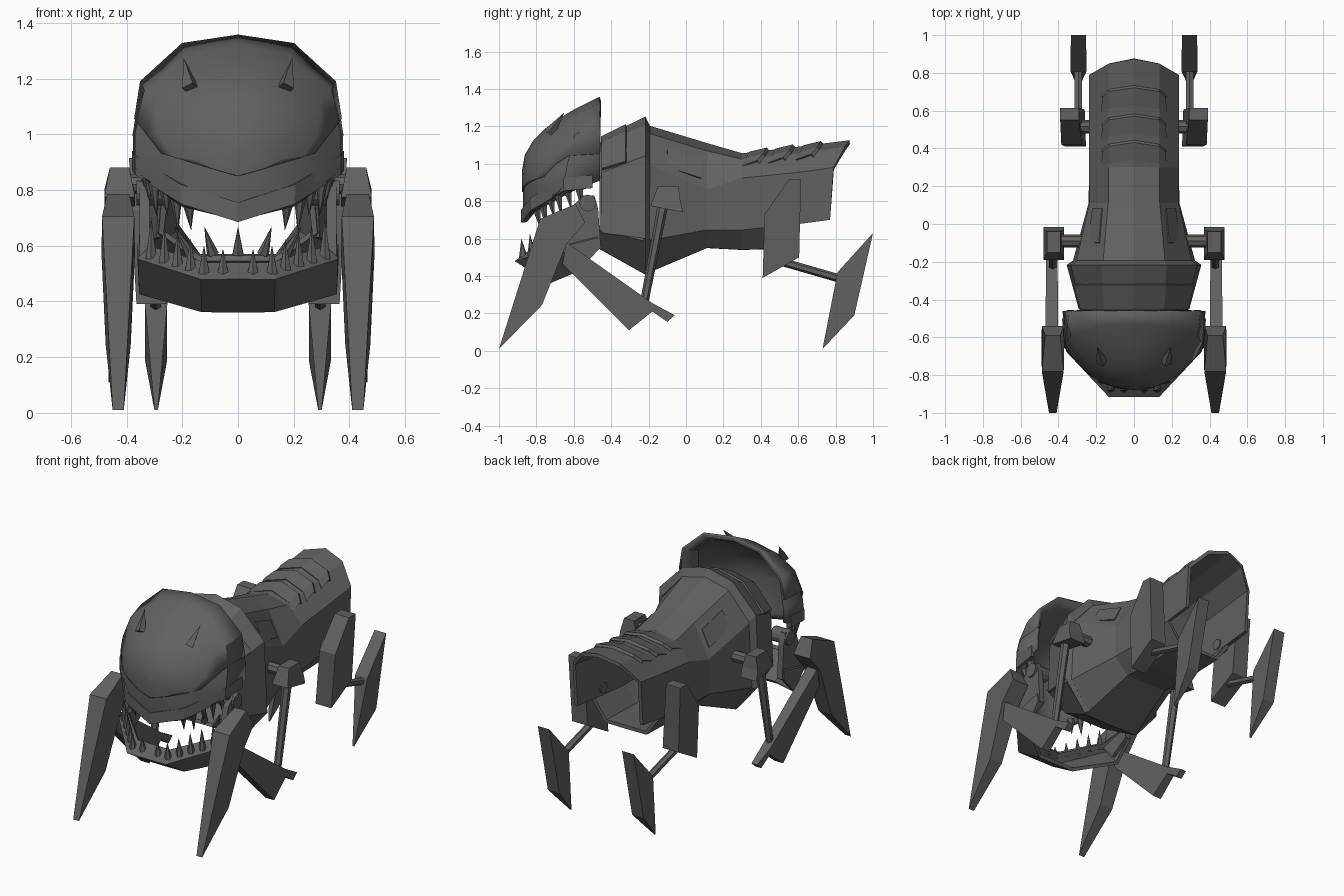
import bpy, bmesh
from mathutils import Vector

if "Cube" in bpy.data.objects:
    bpy.data.objects.remove(bpy.data.objects["Cube"])

dark = bpy.data.materials.new("dark_grey")
dark.diffuse_color = (.12, .12, .12, 1)
dark.use_nodes = True
dark.node_tree.nodes["Principled BSDF"].inputs["Base Color"].default_value = dark.diffuse_color


def make(name, verts, faces, solid=0, mirror=True, smooth=False):
    me = bpy.data.meshes.new(name)
    me.from_pydata(verts, [], faces)
    bm = bmesh.new()
    bm.from_mesh(me)
    bmesh.ops.recalc_face_normals(bm, faces=bm.faces)
    bm.to_mesh(me)
    bm.free()
    return finish(name, me, solid, mirror, smooth)


def finish(name, me, solid=0, mirror=True, smooth=False):
    me.materials.append(dark)
    ob = bpy.data.objects.new(name, me)
    bpy.context.collection.objects.link(ob)
    if mirror:
        ob.modifiers.new("Mirror", 'MIRROR')
    if solid:
        m = ob.modifiers.new("Solidify", 'SOLIDIFY')
        m.thickness = solid
        m.offset = 0
    if smooth:
        bpy.ops.object.select_all(action='DESELECT')
        ob.select_set(True)
        bpy.context.view_layer.objects.active = ob
        bpy.ops.object.shade_smooth_by_angle(angle=0.5)
    return ob


def loft(name, rings, solid=0, smooth=False):
    """Open half-shell through rings; a shorter ring continues only its first points."""
    verts, faces, start = [], [], []
    for r in rings:
        start.append(len(verts))
        verts += r
    for k in range(len(rings) - 1):
        a, b = start[k], start[k + 1]
        for j in range(min(len(rings[k]), len(rings[k + 1])) - 1):
            faces.append((a + j, a + j + 1, b + j + 1, b + j))
    return make(name, verts, faces, solid, True, smooth)


def plate(name, pts, xc, lean=0, zref=0):
    """Side profile (y, z, half width) given thickness around xc, leaning with z."""
    n = len(pts)
    verts = [(xc + lean * (z - zref) + s * w, y, z) for s in (-1, 1) for y, z, w in pts]
    faces = [tuple(range(n)), tuple(range(n, 2 * n))]
    faces += [(i, (i + 1) % n, n + (i + 1) % n, n + i) for i in range(n)]
    return make(name, verts, faces)


def spikes(name, items, sides=6, mirror=True):
    """Cones and rods from (start, end, radius, end radius)."""
    bm = bmesh.new()
    for a, b, r1, r2 in items:
        a, b = Vector(a), Vector(b)
        m = (b - a).to_track_quat('Z', 'Y').to_matrix().to_4x4()
        m.translation = (a + b) / 2
        bmesh.ops.create_cone(bm, cap_ends=True, segments=sides, radius1=r1, radius2=r2,
                              depth=(b - a).length, matrix=m)
    me = bpy.data.meshes.new(name)
    bm.to_mesh(me)
    bm.free()
    return finish(name, me, 0, mirror)


def along(path, n):
    """n evenly spread points on a polyline."""
    path = [Vector(p) for p in path]
    lens = [(q - p).length for p, q in zip(path, path[1:])]
    out = []
    for i in range(n):
        d, k = sum(lens) * (i + 0.5) / n, 0
        while d > lens[k]:
            d -= lens[k]
            k += 1
        out.append(path[k].lerp(path[k + 1], d / lens[k]))
    return out


# Domed head shell, open at the back and below
edge = [(0, -.52, 1.31), (.18, -.53, 1.27), (.325, -.58, 1.15), (.36, -.63, 1.0),
        (.36, -.65, .89), (.335, -.68, .85), (.2, -.81, .78), (0, -.86, .72)]
rim = [(0, -.46, 1.345), (.195, -.46, 1.315), (.34, -.46, 1.18), (.367, -.46, 1.0),
       (.365, -.46, .91), (.355, -.58, .87), (.2, -.81, .745), (0, -.86, .69)]
cz, cy = .95, -.86
rings = [[(x * t, cy + (y - cy) * t ** 2.2, cz + (z - cz) * t) for x, y, z in edge]
         for t in (.001, .25, .45, .62, .76, .89, 1)] + [rim]
loft("head_shell", rings, .022, True)

# Raised forehead plate: the upper part of the dome, cut along the brow line
brow = loft("forehead_plate", [[(x * 1.015, max(y - .01, -.875) if k < 7 else y, z + .006)
                                for x, y, z in r] for k, r in enumerate(rings)], .016, True)
bm = bmesh.new()
bm.from_mesh(brow.data)
# keep everything above the brow, and the temples above eye level
for co, no in (((0, -.87, .85), (-.3, 0, 1)), ((.27, -.8, .93), (-.97, 0, .75))):
    bmesh.ops.bisect_plane(bm, geom=bm.verts[:] + bm.edges[:] + bm.faces[:],
                           plane_co=co, plane_no=no, clear_inner=True)
bm.to_mesh(brow.data)
bm.free()

# Upper lip and small eye horns
lip = [(.37, -.5, .87), (.36, -.65, .855), (.2, -.82, .75), (0, -.87, .685)]
loft("upper_lip", [lip, [(x, y, z + .07) for x, y, z in lip]], .022)
spikes("eye_horn", [((.17, -.73, 1.165), (.195, -.65, 1.275), .032, 0)], 4)

# Lower jaw: hollow U with a gum ledge
loft("lower_jaw", [
    [(0, -.83, .53), (.11, -.83, .53), (.31, -.65, .59), (.32, -.48, .62)],
    [(0, -.905, .48), (.13, -.905, .48), (.35, -.67, .55), (.35, -.47, .6)],
    [(0, -.72, .37), (.126, -.72, .37), (.345, -.57, .43), (.35, -.46, .55)]], .022)
plate("jaw_arm", [(y, z, .018) for y, z in
      ((-.66, .56), (-.6, .78), (-.55, .83), (-.49, .83), (-.47, .76), (-.455, .55), (-.58, .47))], .335)
spikes("jaw_hinge", [((.25, -.525, .79), (.365, -.525, .79), .045, .045)], 12)

# Teeth
gum = along([(.02, -.87, .5), (.125, -.87, .5), (.335, -.66, .56)], 6)
low = [(p, p + Vector((0, -.01, .09 + .012 * i)), .023, 0) for i, p in enumerate(gum)]
upper = along([(.15, -.81, .755), (.2, -.79, .77), (.325, -.66, .86), (.33, -.54, .88)], 6)
up = [(p, p + Vector((-.01, .02, -.11 - .03 * (i % 2))), .025, 0) for i, p in enumerate(upper)]
spikes("lower_teeth", low)
spikes("upper_teeth", up)
spikes("throat_teeth", [((x, -.46, .57), (x * 1.35, -.5, .67), .022, 0)
                        for x in (-.17, -.09, 0, .09, .17)], 6, False)


# Hollow body; the tail is an arch with no floor
def ring(y, *xz):
    return [(x, y, z) for x, z in xz]


loft("body", [
    ring(-.46, (0, 1.1), (.13, 1.07), (.25, .92), (.275, .65), (.14, .555), (0, .555)),
    ring(-.22, (0, 1.2), (.16, 1.16), (.3, 1.0), (.32, .59), (.19, .42), (0, .42)),
    ring(.11, (0, 1.1), (.13, 1.06), (.225, .86), (.23, .65), (.14, .56), (0, .56)),
    ring(.3, (0, 1.045), (.13, 1.015), (.228, .92), (.228, .65), (.14, .55), (0, .55)),
    ring(.6, (0, 1.08), (.13, 1.045), (.228, .95), (.228, .68), (.14, .56), (0, .56)),
    [(0, .875, 1.115), (.13, .85, 1.08), (.228, .79, .975), (.228, .77, .7)]], .022)

# Flared collar in two overlapping layers
loft("collar", [
    ring(-.45, (0, 1.13), (.15, 1.1), (.27, .95), (.285, .63)),
    ring(-.22, (0, 1.245), (.17, 1.205), (.33, 1.04), (.35, .6), (.2, .42), (0, .42)),
    ring(-.2, (0, 1.2), (.16, 1.16), (.3, 1.0), (.32, .59), (.19, .43), (0, .43))], .015)
loft("collar_layer", [
    ring(-.45, (0, 1.14), (.155, 1.11), (.28, .97)),
    ring(-.32, (0, 1.205), (.167, 1.17), (.315, 1.01))], .015)

# Overlapping back scales and flank panels
for i, y in enumerate((.34, .48, .63)):
    z = 1.055 + (y - .3) * .12
    loft(f"back_scale_{i + 1}", [
        [(0, y, z), (.13, y - .02, z - .035), (.17, y - .04, z - .075)],
        [(0, y + .09, z + .022), (.13, y + .07, z - .01), (.165, y + .04, z - .045)],
        [(0, y + .1, z + .01), (.13, y + .08, z - .02), (.165, y + .05, z - .06)]], .01)
loft("flank_panel", [[(.18, -.1, 1.08), (.24, -.1, .98)],
                     [(.165, .08, 1.02), (.215, .08, .92)]], .015)

# Front legs: shoulder, strut, forearm, claw
plate("front_shoulder", [(-.15, .88, .035), (-.04, .88, .035), (-.03, .8, .055), (-.015, .74, .055),
                         (-.19, .775, .055)], .425)
spikes("front_axle", [((.24, -.09, .82), (.39, -.09, .82), .035, .035)], 8)
spikes("front_strut", [((.43, -.125, .77), (.43, -.225, .25), .028, .022)], 6)
plate("front_forearm", [(-.64, .58, .035), (-.66, .465, .035), (-.305, .11, .03), (-.18, .21, .025),
                        (-.1, .155, .02), (-.06, .19, .02), (-.18, .255, .03)], .435)
plate("front_claw", [(-.59, .785, .04), (-.78, .705, .058), (-1, .01, .02), (-.77, .245, .045),
                     (-.64, .57, .06), (-.54, .685, .058)], .43)

# Rear legs: hip axle, thigh plate, rod, claw
spikes("rear_axle", [((.21, .515, .72), (.32, .515, .72), .035, .035)], 8)
plate("rear_thigh", [(.42, .73, .055), (.55, .915, .05), (.615, .915, .05), (.605, .5, .055),
                     (.41, .39, .055)], .31, .06, .4)
spikes("rear_rod", [((.295, .48, .485), (.295, .86, .375), .022, .022)], 6)
plate("rear_claw", [(1, .63, .04), (.81, .42, .043), (.73, .01, .006), (.9, .19, .04)], .294)
